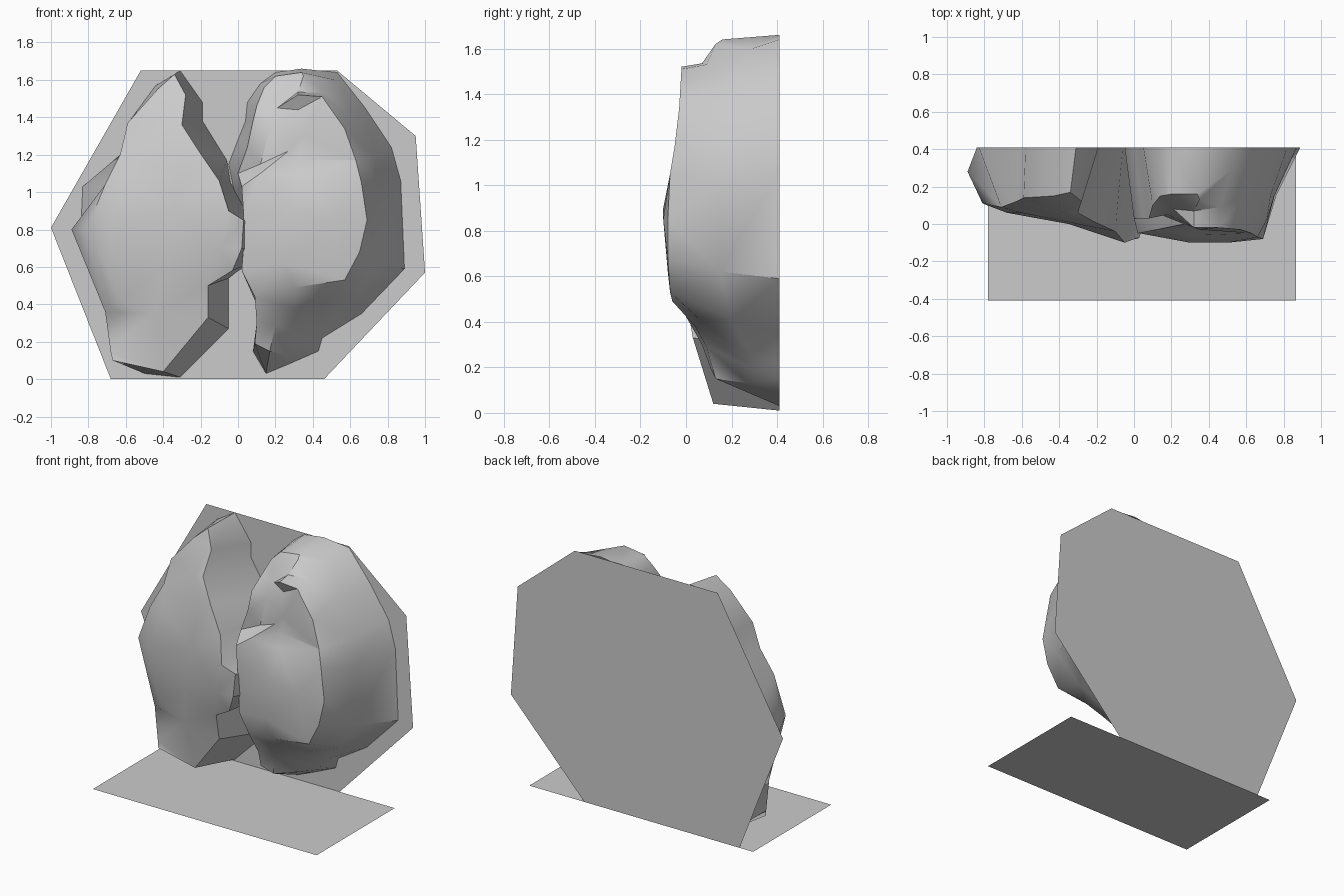
import bpy, bmesh, math
from mathutils import Vector
from mathutils.geometry import delaunay_2d_cdt

BACK = 0.41


def flat(name, pts):
    me = bpy.data.meshes.new(name)
    me.from_pydata(pts, [], [list(range(len(pts)))])
    ob = bpy.data.objects.new(name, me)
    bpy.context.collection.objects.link(ob)
    return ob


def boulder(name, rows, bumps):
    """rows: back x, back z, rim x, rim z, rim y;  bumps: front x, z, y"""
    bm = bmesh.new()
    n = len(rows)
    back = [bm.verts.new((r[0], BACK, r[1])) for r in rows]
    front = [bm.verts.new((r[2], r[4], r[3])) for r in rows]
    front += [bm.verts.new((x, y, z)) for x, z, y in bumps]
    # side wall
    for i in range(n):
        j = (i + 1) % n
        bm.faces.new((back[i], back[j], front[j], front[i]))
    # faceted front
    flat_pts = [Vector((v.co.x, v.co.z)) for v in front]
    vs, _, fs, orig, _, _ = delaunay_2d_cdt(flat_pts, [], [list(range(n))], 1, 1e-5)
    for f in fs:
        if all(orig[i] for i in f):
            tri = [front[orig[i][0]] for i in f]
            if bm.faces.get(tri) is None:
                bm.faces.new(tri)
    bmesh.ops.recalc_face_normals(bm, faces=bm.faces)
    top = max(bm.faces, key=lambda f: abs(f.normal.y) * f.calc_area())
    if top.normal.y > 0:
        bmesh.ops.reverse_faces(bm, faces=bm.faces)
    me = bpy.data.meshes.new(name)
    bm.to_mesh(me)
    bm.free()
    ob = bpy.data.objects.new(name, me)
    bpy.context.collection.objects.link(ob)
    bpy.ops.object.select_all(action='DESELECT')
    ob.select_set(True)
    bpy.context.view_layer.objects.active = ob
    bpy.ops.object.shade_smooth_by_angle(angle=math.radians(40))
    return ob


# ground sheet and back sheet
flat("base_sheet", [(-.78, -.41, 0), (.865, -.41, 0), (.865, .41, 0), (-.78, .41, 0)])
flat("back_sheet", [(x, BACK, z) for x, z in (
    (-.52, 1.65), (-1, .81), (-.68, 0), (.46, 0), (1, .57), (.95, 1.3), (.53, 1.65))])

# left boulder
boulder("left_boulder", [
    (-.31, 1.65, -.34, 1.63, .17), (-.19, 1.48, -.28, 1.52, .12),
    (-.19, 1.38, -.30, 1.36, .06), (-.06, 1.17, -.21, 1.22, .01),
    (-.04, 1.05, -.10, 1.06, -.04), (.06, .90, -.05, .90, -.10),
    (.16, .76, .03, .85, -.07), (.16, .66, .02, .70, -.08),
    (0, .58, -.03, .58, -.05), (-.05, .54, -.16, .50, 0),
    (-.05, .27, -.16, .33, .03), (-.31, .01, -.40, .04, .12),
    (-.50, .03, -.67, .10, .12), (-.63, .10, -.68, .14, .13),
    (-.66, .32, -.71, .36, .14), (-.84, .81, -.89, .80, .28),
    (-.83, 1.03, -.71, 1.04, .09), (-.61, 1.14, -.63, 1.20, .12),
    (-.58, 1.38, -.59, 1.37, .14), (-.44, 1.57, -.43, 1.55, .15)],
    [(-.81, .8, .11), (-.68, .8, .06), (-.35, .9, 0), (-.45, .35, .07),
     (-.62, .42, .085), (-.38, 1.36, .06), (-.6, 1.08, .06), (-.1, .7, -.08),
     (-.4, .6, .02), (-.3, 1.1, .0)])

# right boulder
boulder("right_boulder", [
    (.34, 1.66, .34, 1.64, .16), (.53, 1.64, .52, 1.60, .29),
    (.68, 1.45, .60, 1.42, .15), (.82, 1.24, .73, 1.19, .15),
    (.87, 1.06, .75, 1.02, .15), (.89, .59, .76, .62, .15),
    (.66, .35, .61, .41, .20), (.45, .22, .43, .25, .28),
    (.43, .15, .39, .19, .30), (.27, .08, .25, .13, .27),
    (.15, .03, .17, .15, .13), (.08, .15, .09, .19, .11),
    (.11, .30, .10, .30, .07), (.10, .40, .09, .44, -.01),
    (.04, .56, .02, .58, -.02), (.06, .80, .03, .72, -.03),
    (.03, .90, .03, .88, -.05), (-.02, 1.0, .02, 1.03, -.05),
    (-.05, 1.15, 0, 1.10, .03), (0, 1.28, .05, 1.24, .03),
    (.04, 1.38, .08, 1.38, .03), (.05, 1.48, .10, 1.46, .10),
    (.12, 1.58, .14, 1.56, .15), (.2, 1.64, .2, 1.62, .16)],
    # brow ledge, crease and belly
    [(.45, 1.51, -.02), (.32, 1.52, -.02), (.32, 1.535, .07), (.46, 1.53, .09),
     (.57, 1.34, -.03), (.63, 1.17, -.05), (.35, 1.3, -.03), (.35, 1.62, .13),
     (.32, 1.44, .02), (.21, 1.45, .08), (.18, 1.36, .05), (.27, 1.22, .00),
     (.32, 1.175, 0), (.12, 1.15, .06), (.12, 1.1, -.03), (.34, 1.1, -.06),
     (.66, 1.05, -.07), (.69, .85, -.08), (.65, .68, -.08), (.57, .53, -.07),
     (.3, .49, -.06), (.25, .62, -.08), (.3, .9, -.1), (.5, .85, -.1),
     (.3, .38, .04), (.46, .41, .06), (.2, .29, .09), (.71, 1.12, .02)])
